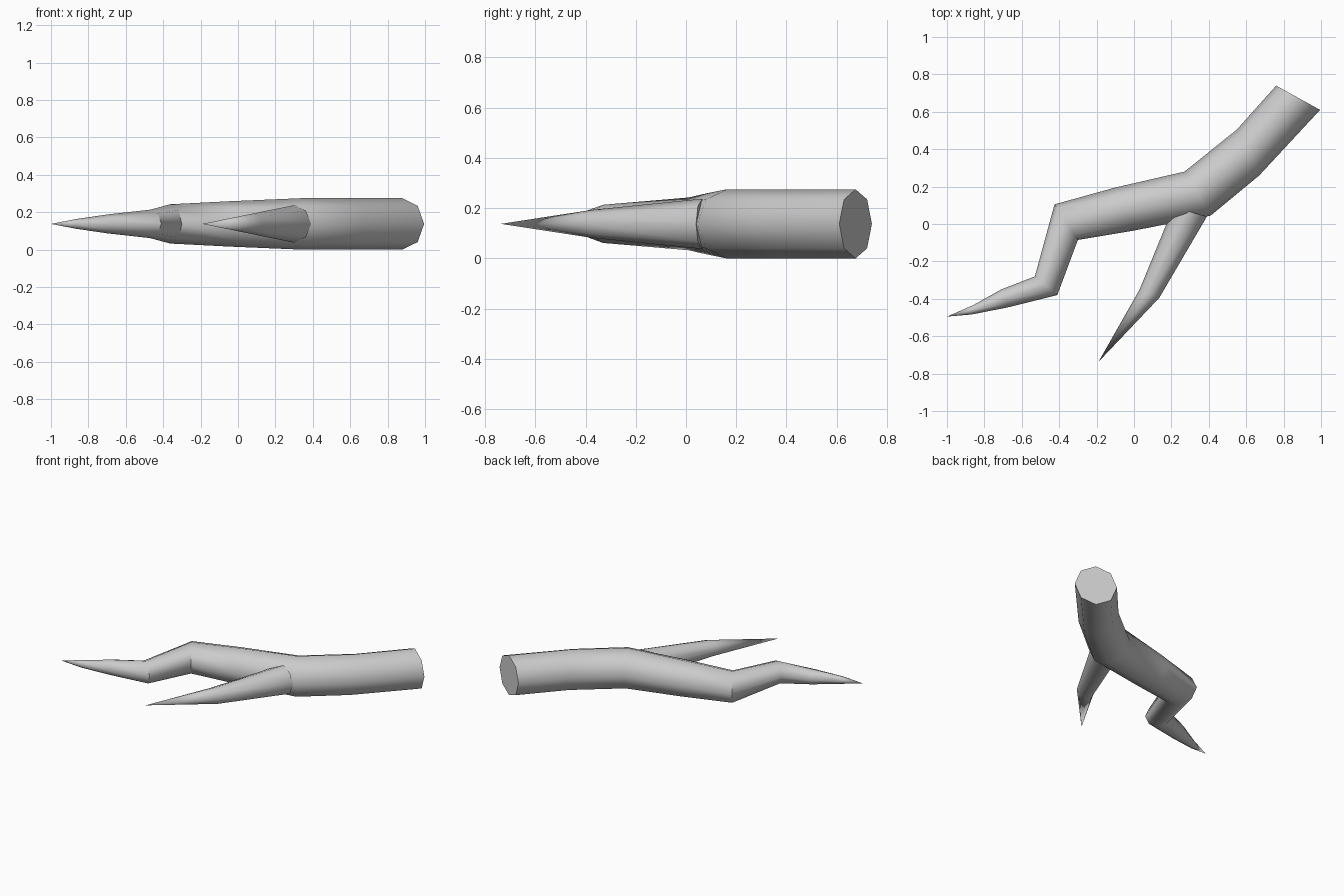
import bpy
import bmesh
import math
from mathutils import Vector

cube = bpy.data.objects.get("Cube")
if cube:
    bpy.data.objects.remove(cube, do_unlink=True)

SIDES = 8
MID_Z = 0.1375

bark = bpy.data.materials.new("grey bark")
bark.use_nodes = True
GREY = (0.6, 0.6, 0.6, 1)
bark.diffuse_color = GREY
bark.node_tree.nodes["Principled BSDF"].inputs["Base Color"].default_value = GREY


def limb(name, sections, tip):
    """Tapered octagonal limb; a section is (left xy, right xy, half height)."""
    bm = bmesh.new()
    rings = []
    for left, right, half in sections:
        a, b = Vector((*left, MID_Z)), Vector((*right, MID_Z))
        centre, side = (a + b) / 2, (b - a) / 2
        ring = []
        for i in range(SIDES):
            t = math.tau * i / SIDES
            ring.append(bm.verts.new(centre + side * math.cos(t)
                                     + Vector((0, 0, half * math.sin(t)))))
        rings.append(ring)
    bm.faces.new(rings[0])
    for r, s in zip(rings, rings[1:]):
        for i in range(SIDES):
            j = (i + 1) % SIDES
            bm.faces.new((r[i], r[j], s[j], s[i]))
    # pointed end
    point = bm.verts.new((*tip, MID_Z))
    for i in range(SIDES):
        bm.faces.new((rings[-1][i], rings[-1][(i + 1) % SIDES], point))
    bmesh.ops.recalc_face_normals(bm, faces=bm.faces)
    mesh = bpy.data.meshes.new(name)
    bm.to_mesh(mesh)
    bm.free()
    mesh.materials.append(bark)
    obj = bpy.data.objects.new(name, mesh)
    bpy.context.collection.objects.link(obj)
    bpy.ops.object.select_all(action='DESELECT')
    obj.select_set(True)
    bpy.context.view_layer.objects.active = obj
    bpy.ops.object.shade_smooth_by_angle(angle=math.radians(50))
    return obj


# Crooked main limb, from the cut end to the tip
limb("main_branch", [
    ((0.76, 0.74), (0.995, 0.61), 0.1375),
    ((0.55, 0.505), (0.67, 0.26), 0.1375),
    ((0.27, 0.28), (0.41, 0.045), 0.1375),
    ((-0.10, 0.195), (0.0, -0.035), 0.121),
    ((-0.425, 0.105), (-0.30, -0.085), 0.105),
    ((-0.53, -0.28), (-0.41, -0.38), 0.076),
    ((-0.71, -0.35), (-0.68, -0.447), 0.051),
    ((-0.86, -0.434), (-0.87, -0.484), 0.026),
], (-1.0, -0.495))

# Side shoot growing out of the main limb
limb("side_branch", [
    ((0.21, 0.09), (0.39, 0.04), 0.10),
    ((0.03, -0.35), (0.135, -0.395), 0.056),
], (-0.19, -0.737))
